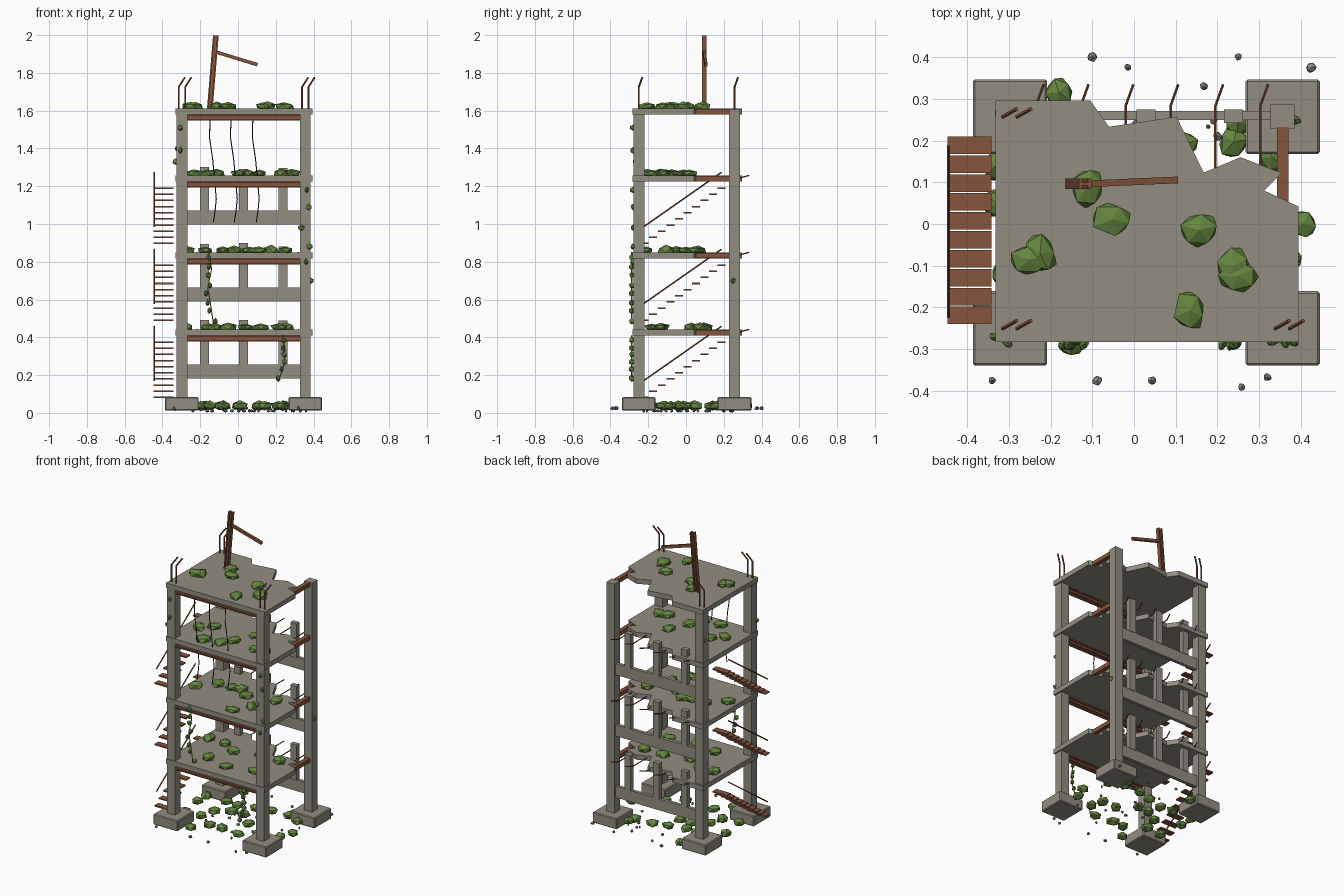
import bpy, bmesh, math, random
from mathutils import Matrix, Vector

if "Cube" in bpy.data.objects:
    bpy.data.objects.remove(bpy.data.objects["Cube"])

rnd = random.Random(7)


def material(name, rgb):
    m = bpy.data.materials.new(name)
    m.diffuse_color = (*rgb, 1)
    m.use_nodes = True
    m.node_tree.nodes["Principled BSDF"].inputs["Base Color"].default_value = m.diffuse_color
    return m


CONCRETE = material("concrete", (0.29, 0.27, 0.22))
RUST = material("rust", (0.24, 0.09, 0.045))
LEAF = material("leaf", (0.13, 0.24, 0.05))
CABLE = material("cable", (0.02, 0.02, 0.02))
STONE = material("stone", (0.25, 0.25, 0.24))


def finish(bm, name, mat, bevel=0):
    me = bpy.data.meshes.new(name)
    bmesh.ops.recalc_face_normals(bm, faces=bm.faces)
    bm.to_mesh(me)
    bm.free()
    me.materials.append(mat)
    ob = bpy.data.objects.new(name, me)
    bpy.context.collection.objects.link(ob)
    if bevel:
        mod = ob.modifiers.new("bevel", 'BEVEL')
        mod.width, mod.segments = bevel, 1
    return ob


def box(bm, lo, hi, xf=Matrix()):
    lo, hi = Vector(lo), Vector(hi)
    m = xf @ Matrix.Translation((lo + hi) / 2) @ Matrix.Diagonal((*(hi - lo), 1))
    bmesh.ops.create_cube(bm, size=1, matrix=m)


def rod(bm, pts, r, sides=6):
    for a, b in zip(pts, pts[1:]):
        a, b = Vector(a), Vector(b)
        d = b - a
        m = Matrix.Translation((a + b) / 2) @ d.to_track_quat('Z', 'Y').to_matrix().to_4x4()
        bmesh.ops.create_cone(bm, cap_ends=True, segments=sides, radius1=r, radius2=r,
                              depth=d.length + r * 0.5, matrix=m)


def i_beam(bm, length, w, h, t, xf):
    # section in local x (height) and y (width), running along local z
    box(bm, (-h / 2, -w / 2, 0), (-h / 2 + t, w / 2, length), xf)
    box(bm, (h / 2 - t, -w / 2, 0), (h / 2, w / 2, length), xf)
    box(bm, (-h / 2 + t, -t / 2, 0), (h / 2 - t, t / 2, length), xf)


def blob(bm, c, sx, sy, sz):
    m = Matrix.Translation(c) @ Matrix.Rotation(rnd.uniform(0, 6.28), 4, 'Z') @ Matrix.Diagonal((sx, sy, sz, 1))
    vs = bmesh.ops.create_icosphere(bm, subdivisions=1, radius=1)['verts']
    for v in vs:
        v.co = m @ (v.co * rnd.uniform(0.85, 1.1))


X0, X1, Y0, Y1 = -0.297, 0.356, -0.25, 0.257
CORNERS = [(x, y) for x in (X0, X1) for y in (Y0, Y1)]
FLOORS = [0.442, 0.85, 1.257, 1.612]
T = 0.032

# footings and columns
bm = bmesh.new()
for x, y in CORNERS:
    box(bm, (x - 0.089, y - 0.089, 0.012), (x + 0.089, y + 0.089, 0.083))
finish(bm, "footings", CONCRETE, 0.005)
bm = bmesh.new()
for x, y in CORNERS:
    box(bm, (x - 0.029, y - 0.029, 0.08), (x + 0.029, y + 0.029, 1.606))
finish(bm, "columns", CONCRETE)

# floor slabs with a broken back right corner
OUTLINE = [(-0.332, -0.283), (0.394, -0.283), (0.394, 0.042), (0.312, 0.08), (0.354, 0.122),
           (0.255, 0.16), (0.167, 0.123), (0.102, 0.257), (-0.06, 0.233), (-0.105, 0.296), (-0.332, 0.296)]
for i, z in enumerate(FLOORS):
    bm = bmesh.new()
    f = bm.faces.new([bm.verts.new((x, y, z - T)) for x, y in OUTLINE])
    ext = bmesh.ops.extrude_face_region(bm, geom=[f])
    bmesh.ops.translate(bm, verts=[v for v in ext['geom'] if isinstance(v, bmesh.types.BMVert)], vec=(0, 0, T))
    finish(bm, f"floor_slab_{i + 1}", CONCRETE)

# rear spandrel beams and broken wall posts
bm = bmesh.new()
for k, z in enumerate(FLOORS[:3]):
    box(bm, (X0 + 0.028, 0.249, z - 0.26), (X1 - 0.028, 0.271, z - 0.185))
    for j, x in enumerate((-0.177, 0.029, 0.238)):
        top = z + (0.05, 0.05, 0.048, 0.045, 0.05, 0.03, 0.045, 0.035, 0.04)[k * 3 + j]
        box(bm, (x - 0.023, 0.242, z - 0.187), (x + 0.023, 0.274, top))
finish(bm, "rear_wall_remains", CONCRETE)

# rusted steel beams at the front and the right
bm = bmesh.new()
for z in FLOORS:
    xf = Matrix.Translation((X0 + 0.028, Y0, z - T - 0.016)) @ Matrix.Rotation(math.pi / 2, 4, 'Y')
    i_beam(bm, X1 - X0 - 0.056, 0.032, 0.033, 0.007, xf)
    box(bm, (X1 - 0.014, 0.03, z - T + 0.001), (X1 + 0.014, Y1 - 0.025, z - 0.004))
finish(bm, "steel_beams", RUST)

# leaning roof mast with side arm
bm = bmesh.new()
a, b = Vector((-0.15, 0.096, 1.6)), Vector((-0.117, 0.096, 2.0))
lean = Matrix.Rotation(math.atan2(b.x - a.x, b.z - a.z), 4, 'Y')
i_beam(bm, (b - a).length - 0.002, 0.025, 0.03, 0.008, Matrix.Translation(a) @ lean)
arm = Matrix.Translation((-0.115, 0.096, 1.91)) @ Matrix.Rotation(math.radians(2.5), 4, 'Z') \
    @ Matrix.Rotation(math.radians(17), 4, 'Y')
box(bm, (0, -0.008, -0.009), (0.228, 0.008, 0.009), arm)
finish(bm, "roof_mast", RUST)

# bent reinforcing bars on column tops and broken slab edges
bm = bmesh.new()
for x, y in CORNERS[:3]:
    for dx in (-0.017, 0.017):
        rod(bm, [(x + dx, y, 1.6), (x + dx, y, 1.725), (x + dx + 0.032, y + 0.018, 1.775)], 0.005)
finish(bm, "column_rebar", RUST)
bm = bmesh.new()
for z in FLOORS[:3]:
    for i in range(6):
        x = -0.235 + i * 0.1075
        rod(bm, [(x, 0.12, z - 0.014), (x, 0.283, z - 0.014), (x + 0.018, 0.333, z)], 0.0035)
finish(bm, "slab_rebar", RUST)

# stair flights and handrails on the left
treads, rails = bmesh.new(), bmesh.new()
for z in FLOORS[:3]:
    for i in range(10):
        y, zz = -0.219 + i * 0.0453, z - 0.36 + i * 0.0325
        box(treads, (-0.447, y - 0.021, zz - 0.004), (-0.341, y + 0.021, zz + 0.004))
    rod(rails, [(-0.444, -0.222, z - 0.27), (-0.444, 0.187, z + 0.016)], 0.004)
finish(treads, "stair_treads", RUST)
finish(rails, "stair_handrails", RUST)

# hanging cables
bm = bmesh.new()
for x in (-0.148, -0.037, 0.079):
    path = [(0, 1.58), (-0.002, 1.45), (0.014, 1.34), (0.024, 1.23), (0.033, 1.13), (0.027, 1.07), (0.018, 1.01)]
    rod(bm, [(x + dx, -0.245, z) for dx, z in path], 0.003, 5)
finish(bm, "hanging_cables", CABLE)

# climbing vines with leaf clumps
vine, leaves = bmesh.new(), bmesh.new()
for path in ([(-0.155, 0.85), (-0.14, 0.76), (-0.16, 0.66), (-0.145, 0.57), (-0.13, 0.47)],
             [(0.235, 0.41), (0.25, 0.33), (0.245, 0.26), (0.215, 0.17)]):
    pts = [Vector((x, -0.287, z)) for x, z in path]
    rod(vine, pts, 0.003, 5)
    for p, q in zip(pts, pts[1:]):
        for t in (0.3, 0.85):
            c = p.lerp(q, t)
            blob(leaves, c + Vector((rnd.uniform(-0.015, 0.015), 0, 0)), 0.018, 0.012, 0.018)
finish(vine, "vine_stems", LEAF)
for x, y, z in [(-0.305, -0.28, 1.51), (-0.305, -0.28, 1.39), (-0.33, -0.27, 1.33), (0.365, -0.28, 1.18),
                (0.375, -0.28, 1.09), (0.335, -0.28, 0.98), (0.378, -0.28, 0.88), (0.36, -0.28, 0.8),
                (-0.32, 0.27, 1.4), (0.385, 0.25, 0.7)]:
    blob(leaves, (x, y, z), 0.02, 0.012, 0.017)
finish(leaves, "vine_leaves", LEAF)

# moss clumps on the floors
ROOF = [(-0.11, 0.088), (-0.053, 0.01), (-0.25, -0.085), (-0.225, -0.07), (0.157, -0.015),
        (0.24, -0.1), (0.25, -0.125), (0.133, -0.208)]
bm = bmesh.new()
for i, z in enumerate(FLOORS):
    spots = ROOF if i == 3 else [(-0.25 + 0.075 * k + rnd.uniform(-0.03, 0.03), rnd.uniform(-0.22, 0.1))
                                 for k in range(8)]
    for x, y in spots:
        blob(bm, (x, y, z + 0.011), 0.052, 0.042, rnd.uniform(0.02, 0.028))
finish(bm, "floor_moss", LEAF)

# ground shrubs and rubble
bm = bmesh.new()
for x, y in [(-0.18, 0.315), (0.405, 0), (-0.33, 0.14), (-0.33, 0.05), (0.25, 0.245), (-0.15, -0.285),
             (0.33, 0.16), (0.37, -0.08), (-0.31, -0.12)]:
    blob(bm, (x, y, 0.038), 0.04, 0.035, 0.026)
for i in range(5):
    for j in range(3):
        blob(bm, (-0.17 + i * 0.1 + rnd.uniform(-0.03, 0.03), -0.15 + j * 0.15 + rnd.uniform(-0.05, 0.05), 0.038),
             0.045, 0.037, 0.027)
finish(bm, "ground_shrubs", LEAF)
bm = bmesh.new()
for x, y in [(-0.1, 0.4), (-0.015, 0.375), (0.25, 0.4), (0.425, 0.375), (0.167, 0.33), (0.2, 0.21),
             (-0.34, -0.375), (-0.088, -0.375), (0.043, -0.375), (0.258, -0.39), (0.32, -0.367)]:
    r = rnd.uniform(0.009, 0.015)
    blob(bm, (x, y, 0.025), r, r, 0.011)
for i in range(22):
    r = rnd.uniform(0.006, 0.014)
    blob(bm, (rnd.uniform(-0.35, 0.38), rnd.uniform(-0.28, 0.3), 0.011), r, r, 0.01)
finish(bm, "rubble", STONE)
